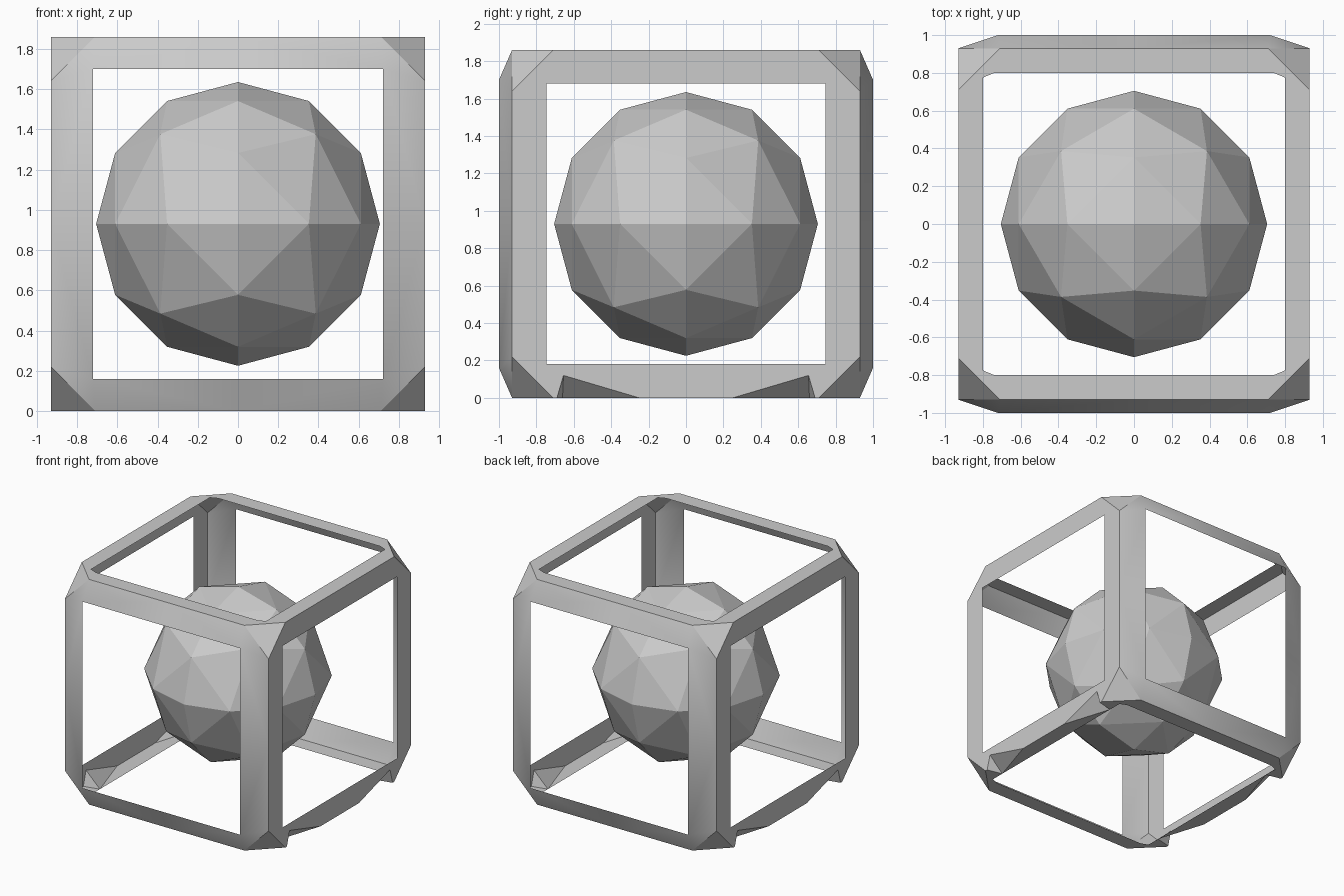
import bpy, bmesh
from math import sin, cos, pi
from mathutils import Vector
from itertools import product

if "Cube" in bpy.data.objects:
    bpy.data.objects.remove(bpy.data.objects["Cube"])

H = 0.93   # half size of the frame, also the height of its centre
K = 0.71   # where the corner cuts meet the frame edges
SIGNS = list(product((1, -1), repeat=3))


def finish(name, bm):
    """Weld, lift onto the ground and link as an object."""
    bmesh.ops.remove_doubles(bm, verts=bm.verts[:], dist=1e-4)
    bmesh.ops.translate(bm, verts=bm.verts[:], vec=(0, 0, H))
    mesh = bpy.data.meshes.new(name)
    bm.to_mesh(mesh)
    bm.free()
    ob = bpy.data.objects.new(name, mesh)
    bpy.context.collection.objects.link(ob)
    return ob


# Key points of one octant of the thin frame shell
A, B, C = (K, H, H), (H, K, H), (H, H, K)            # corner cut
F = (0.72, 1.0, 0.77)                                # front/back opening
S = (H, 0.745, 0.75)                                 # side opening
T1, T2 = (0.74, 0.80, H), (0.80, 0.775, H)           # top/bottom opening
N, P, Q, W = (H, 0.655, 0.81), (H, 0.25, H), (H, 0.69, H), (0.80, 0.66, H)  # notch

slopes = [  # raised front/back ring
    [(0, H, H), A, F, (0, 1.0, 0.77)],
    [(H, H, 0), C, F, (0.72, 1.0, 0)],
    [A, C, F],
]
flats = [   # corner cut, side uprights, front/back bars of the top or bottom
    [A, B, C],
    [(H, H, 0), C, S, (H, 0.745, 0)],
    [B, C, S],
    [(0, H, H), A, T1, (0, 0.80, H)],
    [A, B, T2, T1],
]
top_bar = [
    [(H, 0, H), B, S, (H, 0, 0.75)],
    [(H, 0, H), B, T2, (0.80, 0, H)],
]
notched_bar = [  # bottom side bar with its slanted notch
    [(H, 0, H), P, N, S, (H, 0, 0.75)],
    [N, Q, B, S],
    [(H, 0, H), P, W, (0.80, 0, H)],
    [W, Q, B, T2],
    [P, N, W],
    [N, Q, W],
]

# Cube frame
bm = bmesh.new()
for sx, sy, sz in SIGNS:
    for poly in slopes + flats + (top_bar if sz > 0 else notched_bar):
        f = bm.faces.new([bm.verts.new((x * sx, y * sy, z * sz)) for x, y, z in poly])
        f.normal_update()
        if f.normal.dot(f.calc_center_median()) < 0:
            f.normal_flip()
        f.smooth = any(poly is s for s in slopes)
finish("cube_frame", bm)

# Low-poly ball: octahedron with each edge split in three equal angles
R = 0.705
a, b = R * cos(pi / 6), R * sin(pi / 6)
diag = Vector((a / 2, a / 2, b)).normalized() * R
base = [(0, 0, R), (0, R, 0), (R, 0, 0), (a, b, 0), (b, a, 0), (a, 0, b),
        (b, 0, a), (0, a, b), (0, b, a), tuple(diag)]
bm = bmesh.new()
for x, y, z in base:
    for sx, sy, sz in SIGNS:
        bm.verts.new((x * sx, y * sy, z * sz))
bmesh.ops.remove_doubles(bm, verts=bm.verts[:], dist=1e-4)
bmesh.ops.convex_hull(bm, input=bm.verts[:])
bmesh.ops.recalc_face_normals(bm, faces=bm.faces[:])
finish("ball", bm)
